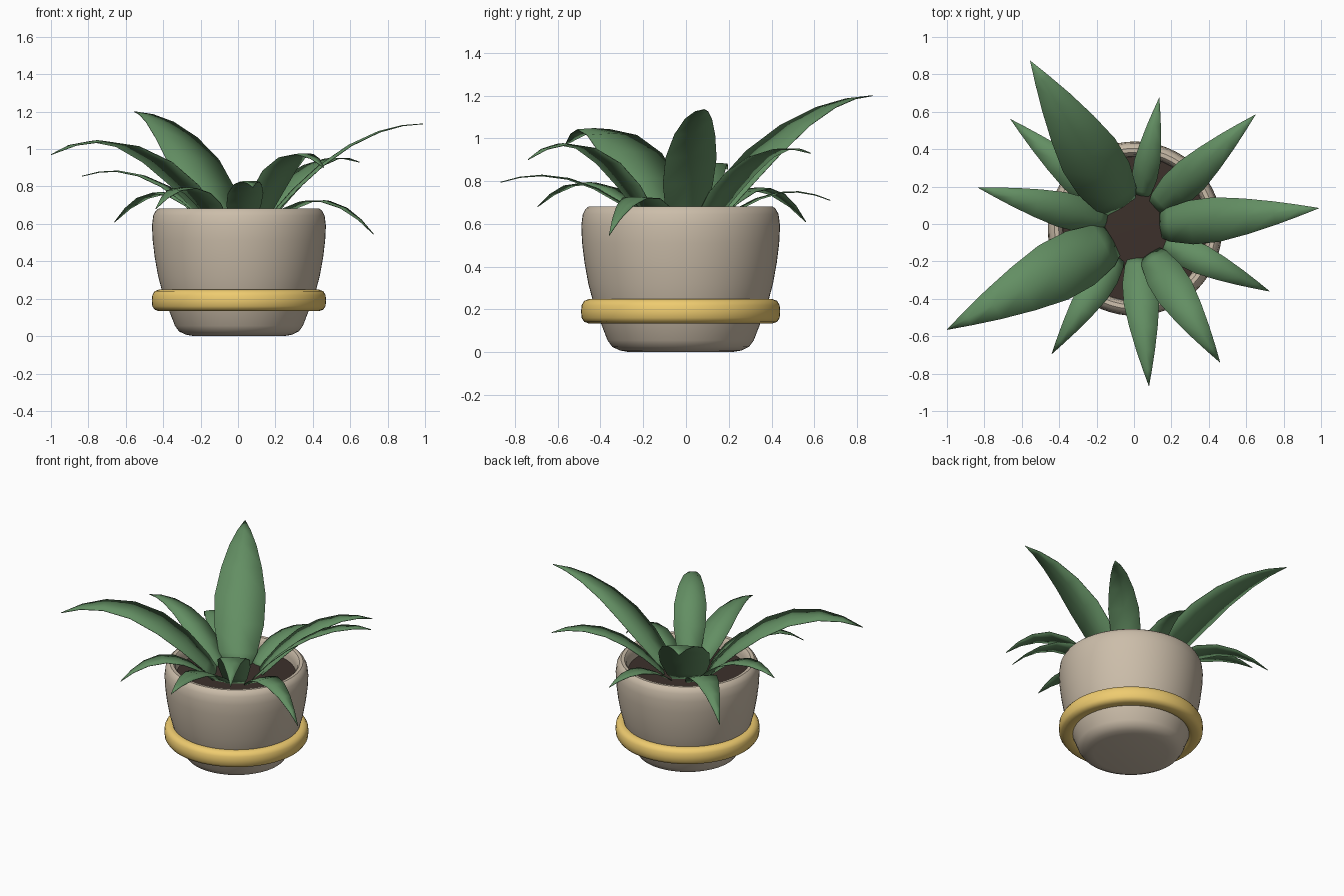
import bpy, bmesh, math
from mathutils import Vector

if "Cube" in bpy.data.objects:
    bpy.data.objects.remove(bpy.data.objects["Cube"])

CX, CY = 0.005, -0.025   # pot axis


def material(name, rgb):
    m = bpy.data.materials.new(name)
    m.diffuse_color = (*rgb, 1)
    m.use_nodes = True
    m.node_tree.nodes["Principled BSDF"].inputs["Base Color"].default_value = m.diffuse_color
    return m


CLAY = material("clay", (0.60, 0.51, 0.40))
GOLD = material("gold", (0.86, 0.60, 0.16))
SOIL = material("soil", (0.045, 0.03, 0.024))
GREEN = material("leaf_green", (0.125, 0.274, 0.125))


def finish(bm, name, mat, angle=40):
    me = bpy.data.meshes.new(name)
    bm.to_mesh(me)
    bm.free()
    ob = bpy.data.objects.new(name, me)
    bpy.context.collection.objects.link(ob)
    me.materials.append(mat)
    bpy.ops.object.select_all(action='DESELECT')
    ob.select_set(True)
    bpy.context.view_layer.objects.active = ob
    bpy.ops.object.shade_smooth_by_angle(angle=math.radians(angle))
    return ob


def lathe(name, profile, mat, closed=False, steps=64):
    bm = bmesh.new()
    vs = [bm.verts.new((CX + r, CY, z)) for r, z in profile]
    pairs = list(zip(vs, vs[1:])) + ([(vs[-1], vs[0])] if closed else [])
    edges = [bm.edges.new(p) for p in pairs]
    bmesh.ops.spin(bm, geom=vs + edges, cent=(CX, CY, 0), axis=(0, 0, 1),
                   angle=2 * math.pi, steps=steps)
    bmesh.ops.remove_doubles(bm, verts=bm.verts, dist=1e-4)
    bmesh.ops.recalc_face_normals(bm, faces=bm.faces)
    return finish(bm, name, mat)


# Pot: rounded foot, flared wall, rolled lip and inner wall
lathe("pot", [(0, 0), (0.24, 0), (0.285, 0.008), (0.32, 0.025), (0.342, 0.055),
              (0.375, 0.14), (0.408, 0.23), (0.432, 0.32), (0.45, 0.42), (0.461, 0.51),
              (0.465, 0.59), (0.458, 0.645), (0.445, 0.67), (0.43, 0.682), (0.408, 0.68),
              (0.395, 0.665), (0.388, 0.63), (0.38, 0.54)], CLAY)

# Rounded band around the foot
lathe("band", [(0.365, 0.155), (0.38, 0.14), (0.40, 0.134), (0.43, 0.134), (0.451, 0.142),
               (0.463, 0.16), (0.466, 0.19), (0.463, 0.22), (0.451, 0.24),
               (0.43, 0.248), (0.405, 0.248), (0.38, 0.235)],
      GOLD, closed=True)

# Soil surface
lathe("soil", [(0, 0.605), (0.387, 0.60)], SOIL)

# Relative half-width along a leaf
WIDTH = [(0, 0.5), (0.06, 0.75), (0.2, 0.98), (0.36, 1.0), (0.54, 0.8),
         (0.72, 0.53), (0.87, 0.26), (1, 0.005)]


def leaf(name, start, tip, arch, width):
    """Arching blade from near the pot axis to tip; arch is the curve control height."""
    tip = Vector(tip)
    out = Vector((tip.x - CX, tip.y - CY, 0)).normalized()
    side = Vector((-out.y, out.x, 0))
    base = Vector((CX, CY, 0.59)) + out * start
    ctrl = (base + tip) / 2
    ctrl.z = arch
    bm = bmesh.new()
    rows = []
    for t, w in WIDTH:
        p = base * (1 - t) ** 2 + ctrl * 2 * t * (1 - t) + tip * t * t
        tan = ((ctrl - base) * (1 - t) + (tip - ctrl) * t).normalized()
        up = tan.cross(side)
        h = width / 2 * w
        # almost flat blade with a faint raised midrib
        rows.append([bm.verts.new(p + side * h * s + up * (0.06 * h * (1 - abs(s))))
                     for s in (-1, 0, 1)])
    for a, b in zip(rows, rows[1:]):
        for i in range(2):
            bm.faces.new((a[i], b[i], b[i + 1], a[i + 1]))
    bmesh.ops.recalc_face_normals(bm, faces=bm.faces)
    ob = finish(bm, name, GREEN, 60)
    sol = ob.modifiers.new("thickness", 'SOLIDIFY')
    sol.thickness = 0.004
    sol.offset = 0


# Leaves by tier: distance from axis, then tip, arch height, width
LEAVES = {
    "upper_leaf": (0.13, [((-0.555, 0.873, 1.20), 1.18, 0.33),
                          ((0.99, 0.085, 1.135), 1.13, 0.24),
                          ((-1.0, -0.565, 0.97), 1.22, 0.33)]),
    "middle_leaf": (0.15, [((0.65, 0.585, 0.93), 1.04, 0.20),
                           ((0.46, -0.74, 0.90), 1.14, 0.21),
                           ((0.08, -0.867, 0.795), 0.91, 0.19),
                           ((-0.835, 0.195, 0.855), 0.97, 0.19)]),
    "lower_leaf": (0.17, [((-0.66, 0.56, 0.61), 0.93, 0.18),
                          ((0.135, 0.675, 0.71), 0.83, 0.14),
                          ((0.725, -0.36, 0.545), 0.88, 0.16),
                          ((-0.44, -0.695, 0.68), 0.94, 0.17)]),
}
for tier, (start, items) in LEAVES.items():
    for i, (tip, arch, width) in enumerate(items, 1):
        leaf(f"{tier}_{i}", start, tip, arch, width)
